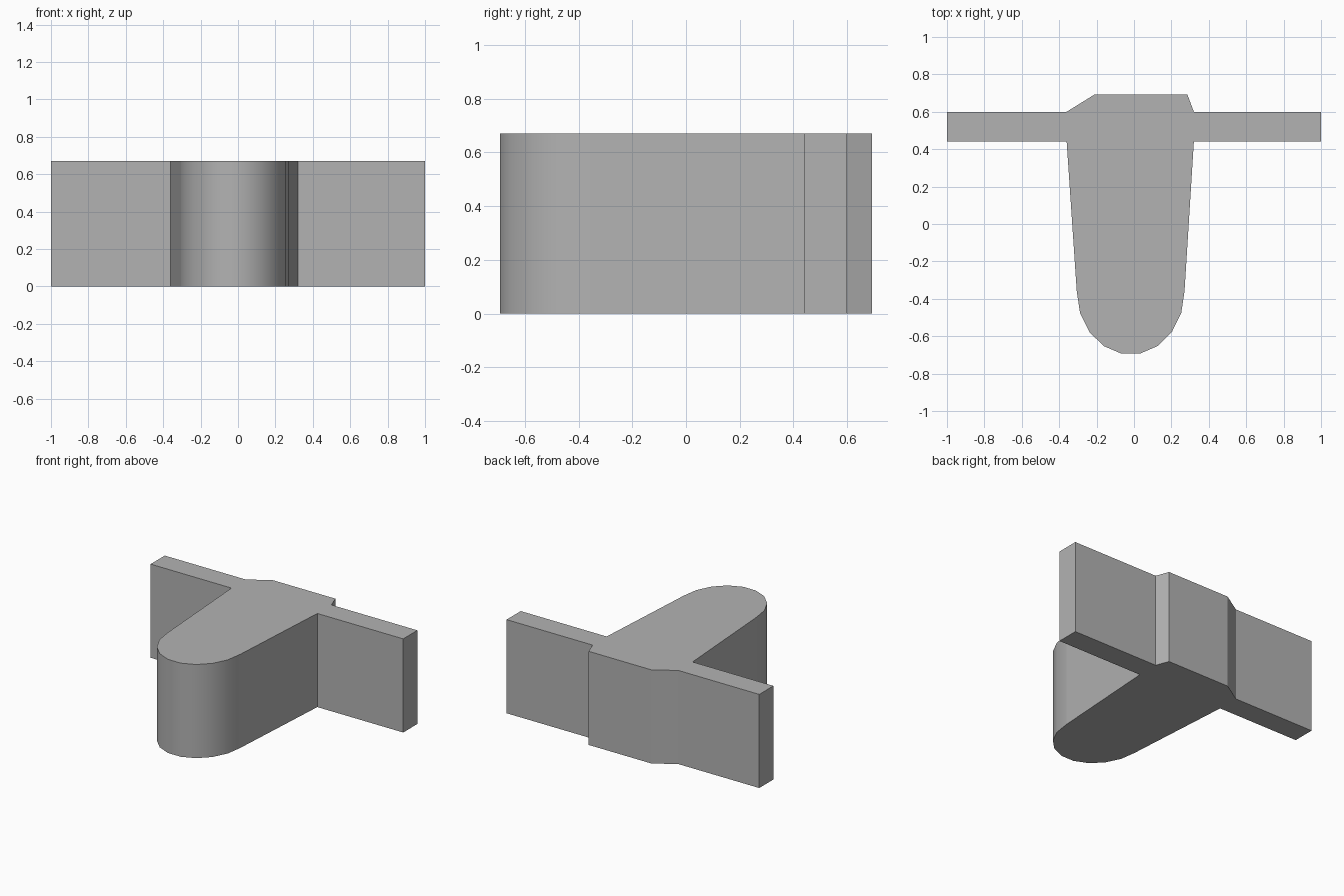
import bpy
import bmesh
from math import cos, sin, pi

cube = bpy.data.objects.get("Cube")
if cube:
    bpy.data.objects.remove(cube, do_unlink=True)

HEIGHT = 0.67
NOSE_X, NOSE_Y = -0.018, -0.36      # centre of the rounded nose
NOSE_A, NOSE_B = 0.288, 0.338       # half width and depth of the nose
NOSE_STEPS = 9

# Plain grey material
grey = bpy.data.materials.new("plain_grey")
grey.use_nodes = True
colour = (0.45, 0.45, 0.45, 1)
grey.diffuse_color = colour
grey.node_tree.nodes["Principled BSDF"].inputs["Base Color"].default_value = colour

# Rounded nose, from the right side round to the left side
nose = []
for i in range(NOSE_STEPS + 1):
    a = pi + pi * i / NOSE_STEPS
    nose.append((NOSE_X + NOSE_A * cos(a), NOSE_Y + NOSE_B * sin(a)))

# Left wing, raised back plate with uneven chamfers, right wing
rest = [(0.32, 0.44), (1, 0.44), (1, 0.6), (0.32, 0.6),
        (0.285, 0.693), (-0.21, 0.693),
        (-0.36, 0.6), (-1, 0.6), (-1, 0.44), (-0.36, 0.44)]

# Extrude the outline to full height
bm = bmesh.new()
base = bm.faces.new([bm.verts.new((x, y, 0)) for x, y in nose + rest])
extruded = bmesh.ops.extrude_face_region(bm, geom=[base], use_keep_orig=True)
top_verts = [g for g in extruded["geom"] if isinstance(g, bmesh.types.BMVert)]
bmesh.ops.translate(bm, verts=top_verts, vec=(0, 0, HEIGHT))
bmesh.ops.recalc_face_normals(bm, faces=bm.faces)

# Smooth only the curved nose wall, with a crisp border
for f in bm.faces:
    f.smooth = abs(f.normal.z) < 0.5 and f.calc_center_median().y < NOSE_Y
for e in bm.edges:
    e.smooth = all(f.smooth for f in e.link_faces)

mesh = bpy.data.meshes.new("winged_block")
bm.to_mesh(mesh)
bm.free()
mesh.materials.append(grey)
block = bpy.data.objects.new("winged_block", mesh)
bpy.context.collection.objects.link(block)
